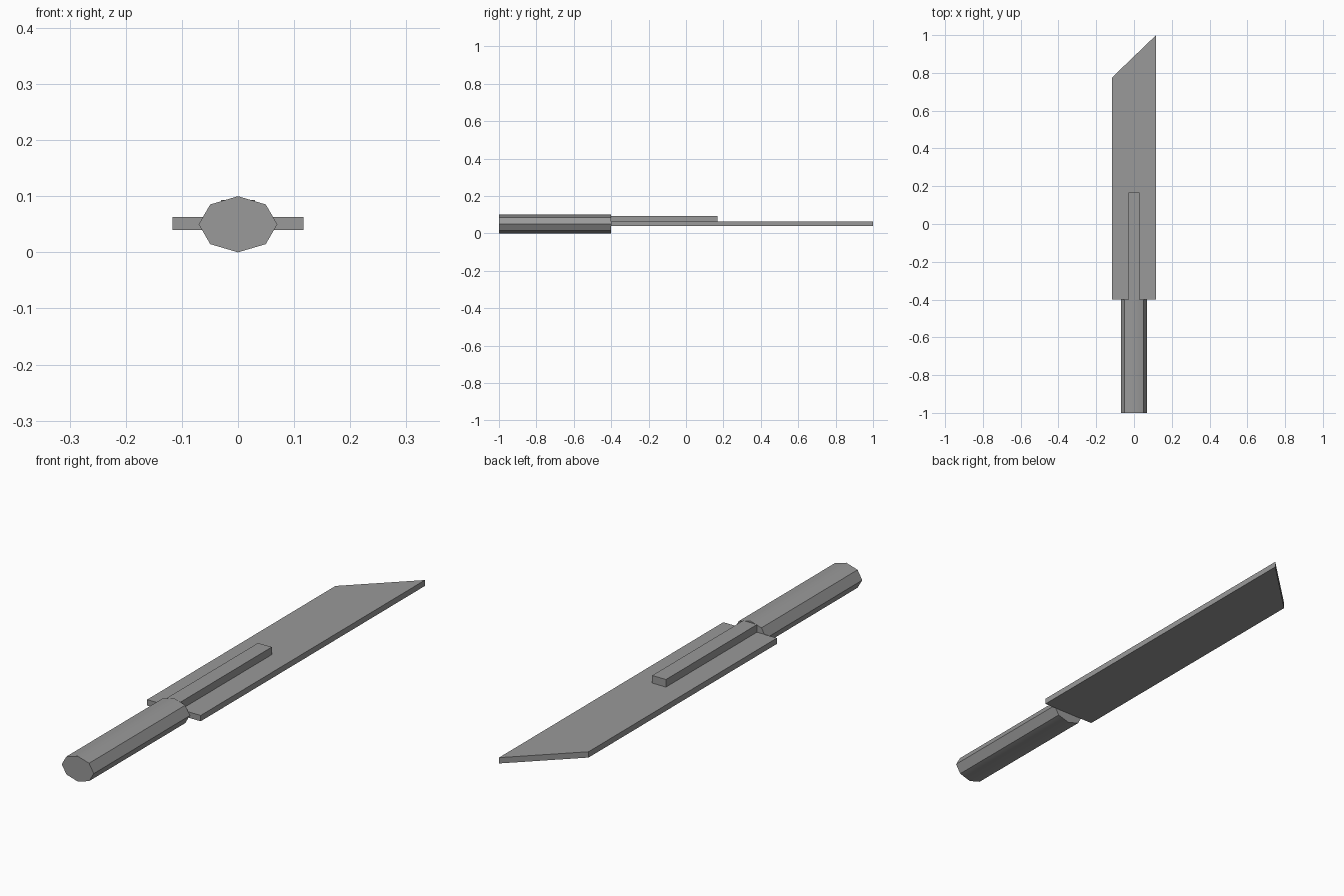
import bpy
import bmesh
import math

cube = bpy.data.objects.get("Cube")
if cube:
    bpy.data.objects.remove(cube, do_unlink=True)

# One plain grey for every part
grey = bpy.data.materials.new("plain_grey")
grey.use_nodes = True
colour = (0.32, 0.32, 0.32, 1.0)
grey.diffuse_color = colour
grey.node_tree.nodes["Principled BSDF"].inputs["Base Color"].default_value = colour


def prism(name, outline, offset):
    """Extrude a flat outline of 3D points along the offset."""
    bm = bmesh.new()
    face = bm.faces.new([bm.verts.new(p) for p in outline])
    grown = bmesh.ops.extrude_face_region(bm, geom=[face], use_keep_orig=True)
    moved = [g for g in grown["geom"] if isinstance(g, bmesh.types.BMVert)]
    bmesh.ops.translate(bm, verts=moved, vec=offset)
    bmesh.ops.recalc_face_normals(bm, faces=bm.faces)
    mesh = bpy.data.meshes.new(name)
    bm.to_mesh(mesh)
    bm.free()
    mesh.materials.append(grey)
    obj = bpy.data.objects.new(name, mesh)
    bpy.context.collection.objects.link(obj)
    return obj


JOINT = -0.4  # where the handle meets the blade

# Flat blade with a slanted tip
W = 0.117
prism("blade", [(-W, JOINT, 0.04), (W, JOINT, 0.04), (W, 1, 0.04), (-W, 0.775, 0.04)],
      (0, 0, 0.023))

# Raised rib along the blade
R = 0.03
prism("rib", [(-R, JOINT, 0.063), (R, JOINT, 0.063), (R, 0.168, 0.063), (-R, 0.168, 0.063)],
      (0, 0, 0.03))

# Eight-sided, flattened handle
ring = [i * math.tau / 8 for i in range(8)]
handle = prism("handle",
               [(0.07 * math.cos(a), -1, 0.05 + 0.05 * math.sin(a)) for a in ring],
               (0, 1 + JOINT, 0))
bpy.ops.object.select_all(action='DESELECT')
handle.select_set(True)
bpy.context.view_layer.objects.active = handle
bpy.ops.object.shade_smooth_by_angle(angle=math.radians(38))
